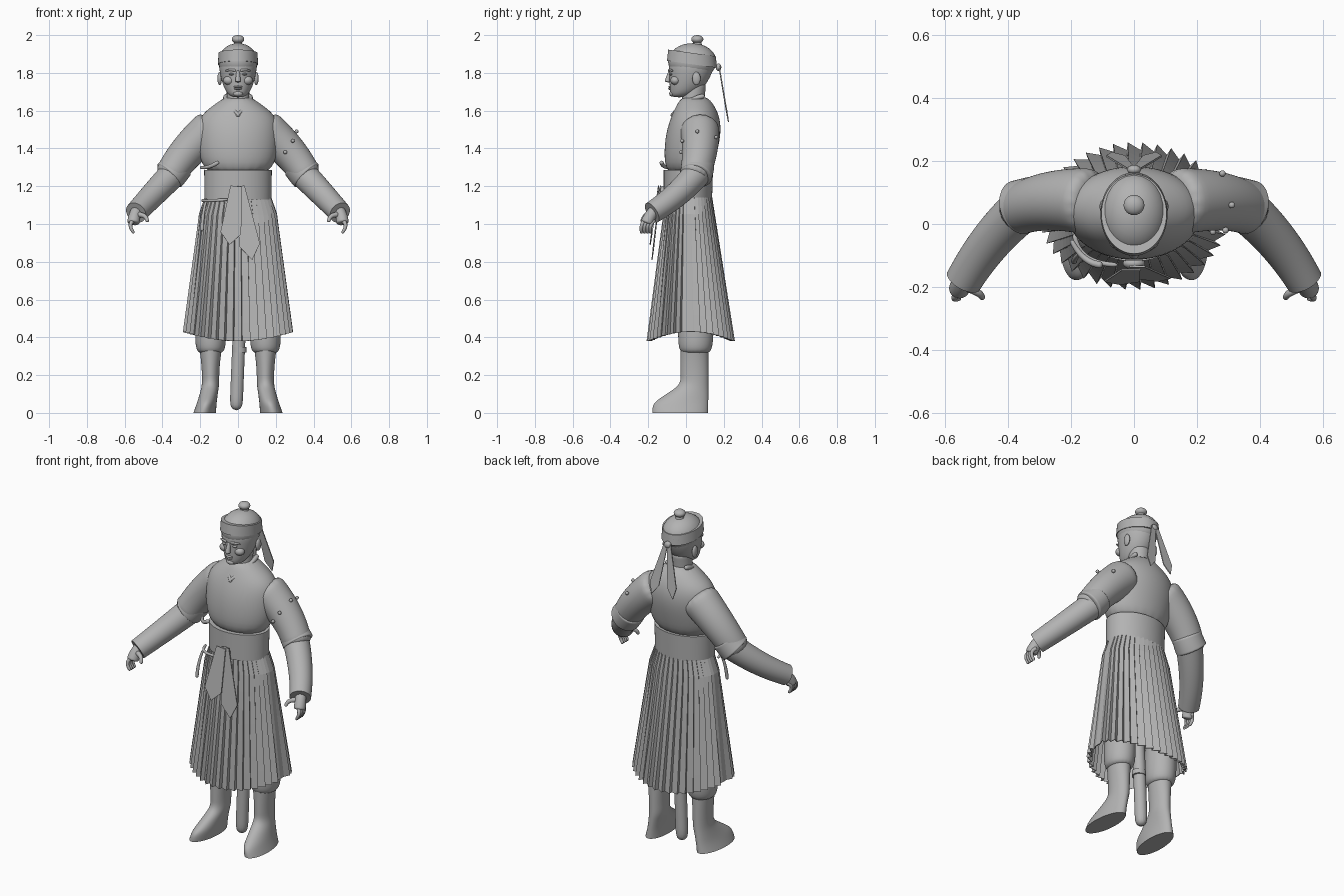
import bpy, bmesh, math
from mathutils import Vector

old = bpy.data.objects.get("Cube")
if old:
    bpy.data.objects.remove(old, do_unlink=True)

grey = bpy.data.materials.new("plain grey")
grey.use_nodes = True
tone = (0.45, 0.45, 0.45, 1)
grey.diffuse_color = tone
grey.node_tree.nodes["Principled BSDF"].inputs["Base Color"].default_value = tone


def finish(name, bm, smooth=True, rounded=False, thickness=0):
    bmesh.ops.recalc_face_normals(bm, faces=bm.faces[:])
    mesh = bpy.data.meshes.new(name)
    bm.to_mesh(mesh)
    bm.free()
    mesh.materials.append(grey)
    obj = bpy.data.objects.new(name, mesh)
    bpy.context.collection.objects.link(obj)
    for face in mesh.polygons:
        face.use_smooth = smooth
    if thickness:
        solid = obj.modifiers.new("thickness", "SOLIDIFY")
        solid.thickness = thickness
        solid.offset = 0
    if rounded:
        subdivision = obj.modifiers.new("rounding", "SUBSURF")
        subdivision.levels = subdivision.render_levels = 2
    return obj


def bridge(bm, rings):
    """Join neighbouring rings of points with quads."""
    loops = [[bm.verts.new(point) for point in ring] for ring in rings]
    for low, high in zip(loops, loops[1:]):
        for i in range(len(low)):
            j = (i + 1) % len(low)
            bm.faces.new((low[i], low[j], high[j], high[i]))
    return loops


def skin(name, rings, sharp_ends):
    bm = bmesh.new()
    loops = bridge(bm, rings)
    crease = bm.edges.layers.float.new("crease_edge")
    for loop in (loops[0], loops[-1]):
        cap = bm.faces.new(loop)
        if sharp_ends:
            for edge in cap.edges:
                edge[crease] = 1
                edge.smooth = False
    return finish(name, bm, rounded=True)


def circle(count):
    for i in range(count):
        angle = math.tau * i / count
        yield math.cos(angle), math.sin(angle)


def stack(name, levels, center_x=0, tilt=0, sharp_ends=False):
    """Oval slices given as height, half width, front y and back y."""
    rings = []
    for height, half, front, back in levels:
        middle, depth = (front + back) / 2, (back - front) / 2
        ring = []
        for c, s in circle(20):
            y = middle + depth * s
            ring.append((center_x + half * c, y, height - tilt * y))
        rings.append(ring)
    return skin(name, rings, sharp_ends)


def tube(name, start, bend, end, first_radius, last_radius, side=1, sharp_ends=False):
    """Tapered round tube along a bent path."""
    start, bend, end = [Vector((side * x, y, z)) for x, y, z in (start, bend, end)]
    chord = end - start
    smallest = min(range(3), key=lambda k: abs(chord[k]))
    reference = Vector([float(k == smallest) for k in range(3)])
    rings, steps = [], 6
    for step in range(steps + 1):
        t = step / steps
        spot = start.lerp(bend, t).lerp(bend.lerp(end, t), t)
        along = (bend - start).lerp(end - bend, t)
        across = along.cross(reference).normalized()
        other = along.cross(across).normalized()
        radius = first_radius + (last_radius - first_radius) * t
        rings.append([spot + (across * c + other * s) * radius for c, s in circle(16)])
    return skin(name, rings, sharp_ends)


def ball(name, spot, size):
    bm = bmesh.new()
    bmesh.ops.create_uvsphere(bm, u_segments=24, v_segments=16, radius=1)
    for vert in bm.verts:
        vert.co = Vector([p + r * u for p, r, u in zip(spot, size, vert.co)])
    return finish(name, bm)


def ribbon(name, top, tip, narrow, wide):
    """Thin cloth strip that widens and then ends in a point."""
    top, tip = Vector(top), Vector(tip)
    across = (tip - top).cross(Vector((0, 1, 0))).normalized()
    hip = top.lerp(tip, 0.8)
    outline = [top - across * narrow, top + across * narrow,
               hip + across * wide, tip, hip - across * wide]
    bm = bmesh.new()
    bm.faces.new([bm.verts.new(point) for point in outline])
    return finish(name, bm, smooth=False, thickness=0.006)


# Jacket body with wide waist sash and crossed collar
stack("jacket", [(1.25, .16, -.1, .13), (1.35, .21, -.12, .16), (1.48, .22, -.11, .19),
                 (1.57, .21, -.08, .18), (1.63, .13, -.05, .15), (1.68, .06, -.02, .11)])
stack("waist_sash", [(1.13, .18, -.12, .14), (1.285, .182, -.12, .145)], sharp_ends=True)
for side in (-1, 1):
    tube("collar", (.06, .1, 1.68), (.09, 0, 1.66), (-.01, -.08, 1.57), .014, .01, side)

# Pleated skirt, plain where the panels meet at the hips
pleats, rows = 40, 8
rings = []
for row in range(rows + 1):
    t = row / rows
    ring = []
    for pleat in range(pleats):
        for tooth in (-0.5, 0.4):
            angle = math.tau * (pleat + tooth) / pleats
            c, s = math.cos(angle), math.sin(angle)
            fold = (0.004 + 0.02 * t) * math.copysign(0.5, tooth)
            if abs(s) < 0.16:
                fold = -0.01 * t
            half = 0.175 + 0.11 * t + 0.02 * min(1, rows * t) * (1 - t) + fold
            depth = 0.12 + 0.1 * t + fold
            hem = 0.38 + 0.05 * c * c
            ring.append((half * c, 0.015 + 0.01 * t + depth * s, 1.14 + (hem - 1.14) * t))
    rings.append(ring)
skirt = bmesh.new()
bridge(skirt, rings)
finish("pleated_skirt", skirt, smooth=False, thickness=0.005)

# Hanging sash ends with their knot, and the cords on the right side
ribbon("sash_end_short", (-.01, -.145, 1.2), (-.045, -.19, .89), .03, .055)
ribbon("sash_end_long", (.01, -.135, 1.2), (.075, -.18, .81), .025, .055)
ball("sash_knot", (0, -.125, 1.17), (.035, .02, .03))
tube("hip_cord", (-.19, -.03, 1.125), (-.18, -.13, 1.12), (-.05, -.13, 1.13), .008, .008)
tube("hip_cord_tail", (-.17, -.09, 1.12), (-.19, -.11, 1.05), (-.19, -.12, .96), .007, .01)
tube("chest_tie", (-.2, -.05, 1.3), (-.16, -.13, 1.29), (-.1, -.13, 1.33), .008, .012)

for side in (-1, 1):
    # Sleeves with loose cloth over the elbow
    tube("upper_sleeve", (.12, .07, 1.52), (.29, .09, 1.39), (.375, .04, 1.235), .11, .08, side)
    tube("elbow_fold", (.31, .07, 1.32), (.34, .06, 1.28), (.37, .05, 1.25), .085, .09, side)
    tube("forearm_sleeve", (.34, .06, 1.27), (.46, -.04, 1.145), (.54, -.18, 1.06), .076, .06,
         side, sharp_ends=True)

    # Hands with curled fingers
    tube("palm", (.53, -.16, 1.08), (.55, -.19, 1.05), (.555, -.21, 1), .03, .034, side)
    for finger in range(4):
        y = 0.016 * finger - 0.235
        tube("finger", (.55, y + .02, 1.02), (.59, y - .01, 1), (.55, y, .95), .012, .008, side)
    tube("thumb", (.53, -.2, 1.05), (.48, -.22, 1.05), (.48, -.235, 1.01), .015, .009, side)

    # Trousers gathered above tall boots
    stack("trouser_leg", [(.31, .06, -.02, .12), (.34, .08, -.04, .14), (.42, .085, -.045, .15),
                          (.7, .075, -.04, .14)], side * .145)
    levels, slices = [], 12
    for k in range(slices + 1):
        height = 0.34 * k / slices
        toe = min(1, max(0, 1.5 - 10 * height))
        levels.append((height, 0.046 + 0.5 * (height - 0.17) ** 2, -0.03 - 0.15 * toe, 0.12))
    boot = stack("boot", levels, sharp_ends=True)
    for vert in boot.data.vertices:
        lean = max(0, 0.15 - vert.co.z)
        vert.co.x += side * (0.145 + lean * (0.2 - vert.co.y / 3))

# Scabbard hanging between the legs
tube("scabbard", (.015, .05, .6), (0, .05, .3), (-.01, .05, .01), .035, .035)
tube("scabbard_band", (.007, .05, .35), (.007, .05, .335), (.007, .05, .32), .04, .04, sharp_ends=True)

# Neck and head
tube("neck", (0, .03, 1.56), (0, .035, 1.65), (0, .05, 1.76), .062, .06)
stack("head", [(1.67, .03, -.075, 0), (1.69, .06, -.085, .06), (1.74, .083, -.088, .11),
               (1.8, .098, -.09, .14), (1.85, .103, -.095, .155), (1.9, .085, -.06, .12)])
tube("nose", (0, -.08, 1.815), (0, -.095, 1.78), (0, -.098, 1.75), .008, .016)
for lip, width in ((1.726, .024), (1.716, .02)):
    ball("lip", (0, -.085, lip), (width, .009, .006))
ball("chin", (0, -.072, 1.69), (.026, .017, .015))
for side in (-1, 1):
    ball("eye", (side * .034, -.08, 1.793), (.015, .009, .006))
    tube("brow", (.012, -.09, 1.812), (.04, -.09, 1.82), (.065, -.07, 1.81), .007, .005, side)
    ball("cheek", (side * .048, -.056, 1.76), (.03, .026, .024))
    ball("ear", (side * .097, .055, 1.77), (.012, .022, .035))

# Rounded cap with tilted headband, top knob and trailing ribbons
ball("cap", (0, .033, 1.86), (.105, .128, .097))
stack("headband", [(1.85, .108, -.103, .166), (1.91, .105, -.096, .16)], tilt=.14, sharp_ends=True)
tube("cap_stem", (0, .06, 1.94), (0, .06, 1.95), (0, .06, 1.97), .028, .02)
ball("cap_knob", (0, .06, 1.978), (.033, .032, .022))
ball("band_knot", (0, .172, 1.83), (.022, .015, .02))
for side in (-1, 1):
    ribbon("band_ribbon", (side * .01, .175, 1.835), (side * .07, .225, 1.54), .012, .03)

# Small beads on the left sleeve
for spot in ((.31, .06, 1.49), (.29, -.02, 1.44), (.28, .16, 1.46), (.25, -.025, 1.38)):
    ball("sleeve_bead", spot, (.01, .01, .01))
